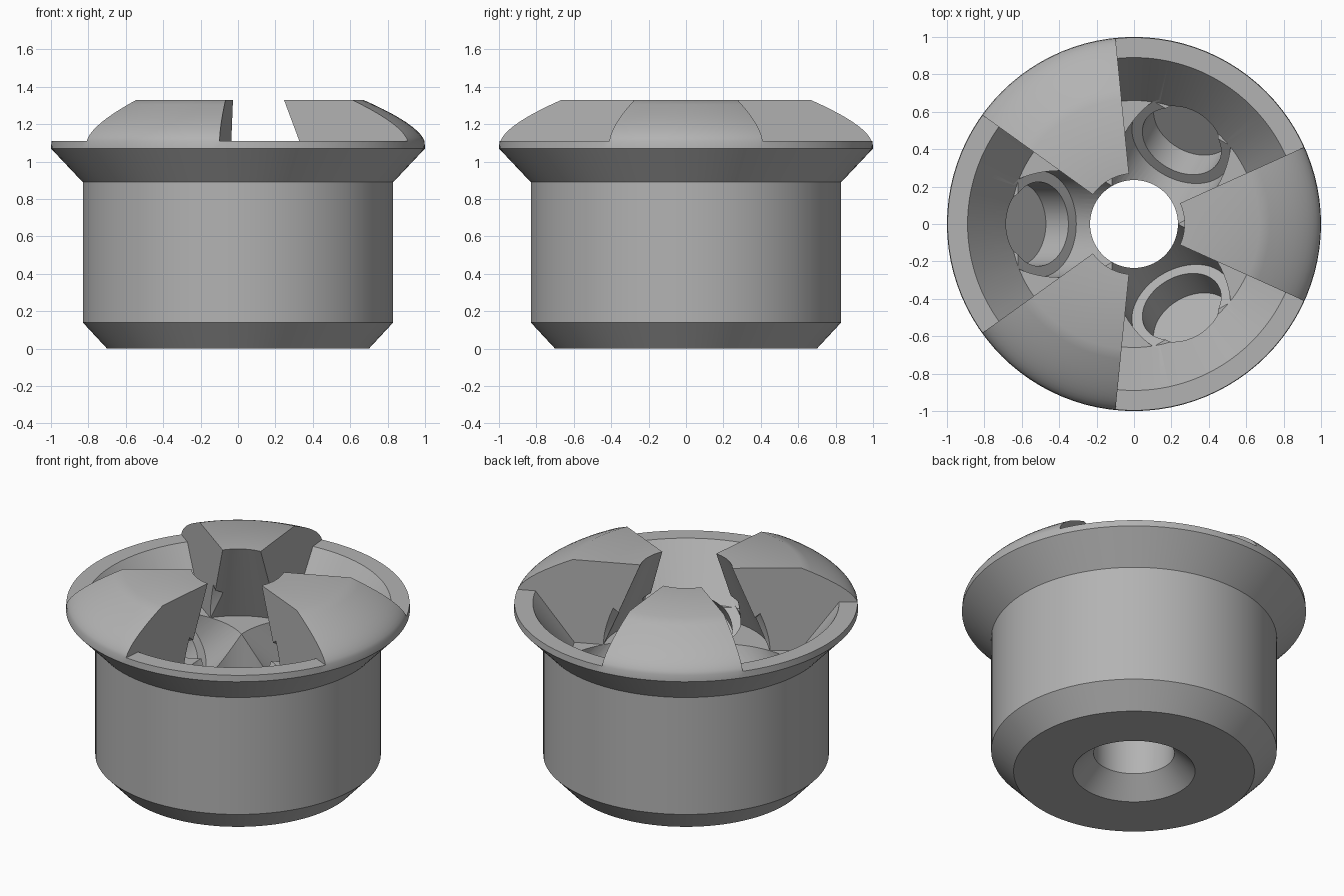
import bpy
import bmesh
from math import pi, radians, cos, sin
from mathutils import Matrix, Vector

cube = bpy.data.objects.get("Cube")
if cube:
    bpy.data.objects.remove(cube, do_unlink=True)

grey = bpy.data.materials.new("plain_grey")
grey.use_nodes = True
colour = (0.45, 0.45, 0.45, 1)
grey.diffuse_color = colour
grey.node_tree.nodes["Principled BSDF"].inputs["Base Color"].default_value = colour


def lathe(name, profile, steps, start=0.0, sweep=2 * pi, matrix=None):
    """Spin a closed (radius, height) profile around z into a solid."""
    bm = bmesh.new()
    full = sweep > 6.28
    rings = []
    for i in range(steps if full else steps + 1):
        a = start + sweep * i / steps
        rings.append([bm.verts.new((r * cos(a), r * sin(a), z)) for r, z in profile])
    n = len(profile)
    for i in range(steps):
        p, q = rings[i], rings[(i + 1) % len(rings)]
        for j in range(n):
            k = (j + 1) % n
            if profile[j][0] == 0 and profile[k][0] == 0:
                continue
            bm.faces.new((p[j], q[j], q[k], p[k]))
    if not full:
        bm.faces.new(rings[0])
        bm.faces.new(rings[-1])
    bmesh.ops.remove_doubles(bm, verts=bm.verts[:], dist=0.00001)
    bmesh.ops.recalc_face_normals(bm, faces=bm.faces[:])
    if matrix:
        bm.transform(matrix)
    mesh = bpy.data.meshes.new(name)
    bm.to_mesh(mesh)
    bm.free()
    mesh.materials.append(grey)
    obj = bpy.data.objects.new(name, mesh)
    bpy.context.collection.objects.link(obj)
    return obj


def cut(target, cutter):
    cutter.hide_render = True
    mod = target.modifiers.new("cut", "BOOLEAN")
    mod.operation = "DIFFERENCE"
    mod.solver = "EXACT"
    mod.object = cutter
    bpy.context.view_layer.objects.active = target
    bpy.ops.object.modifier_apply(modifier=mod.name)
    bpy.data.objects.remove(cutter, do_unlink=True)


# Domed shoulder, curving from the rim to the flat top
floor, rim, top = 0.80, 1.11, 1.33
p0, p1, p2 = Vector((0.997, rim)), Vector((0.965, 1.20)), Vector((0.67, top))
dome = []
for i in range(11):
    t = i / 10
    dome.append(tuple(p0 * (1 - t) ** 2 + p1 * 2 * t * (1 - t) + p2 * t * t))

# Whole plug: countersunk base, body, flared rim, dome, inner cone, bore
plug = lathe("plug_body", [
    (0.355, 0), (0.70, 0), (0.83, 0.14), (0.83, 0.89), (1.0, 1.07), *dome,
    (0.27, top), (0.487, floor), (0.235, floor), (0.235, 0.12)], 96)

# Three slots between the raised pads, each with a tilted stepped pocket
half = radians(35.7)
for deg in (60, 180, 300):
    a = radians(deg)
    slot = lathe("slot_cutter", [
        (0.2, floor), (0.66, floor), (0.89, rim), (1.2, rim), (1.2, 1.5), (0.2, 1.5)],
        24, a - half, 2 * half)
    cut(plug, slot)

for deg in (60, 180, 300):
    a = radians(deg)
    place = (Matrix.Rotation(a, 4, "Z") @ Matrix.Translation((0.51, 0, 0.69))
             @ Matrix.Rotation(-pi / 4, 4, "Y"))
    pocket = lathe("pocket_cutter", [
        (0, -0.17), (0.225, -0.17), (0.225, 0), (0.285, 0), (0.285, 0.36), (0, 0.36)],
        64, matrix=place)
    cut(plug, pocket)

bpy.ops.object.select_all(action="DESELECT")
plug.select_set(True)
bpy.context.view_layer.objects.active = plug
bpy.ops.object.shade_smooth_by_angle(angle=radians(25))
